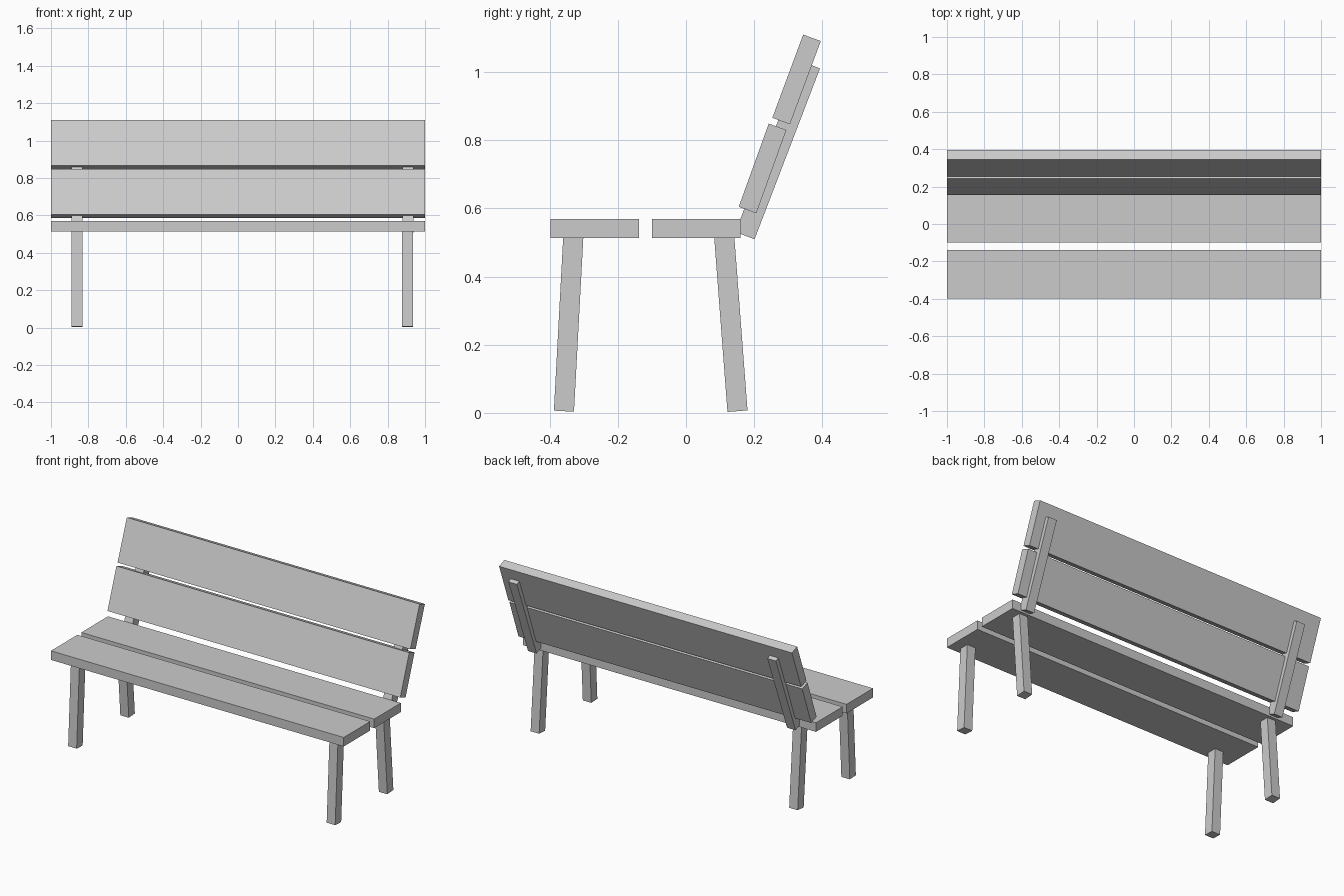
import bpy
from mathutils import Vector

if "Cube" in bpy.data.objects:
    bpy.data.objects.remove(bpy.data.objects["Cube"])


def beam(name, x0, x1, bottom, top, width):
    """Box spanning x0..x1 whose side profile runs from bottom to top (y, z)."""
    a, b = Vector(bottom), Vector(top)
    d = (b - a).normalized()
    n = Vector((-d.y, d.x)) * width / 2
    profile = [a + n, a - n, b - n, b + n]
    verts = [(x, p.x, p.y) for x in (x0, x1) for p in profile]
    faces = [(3, 2, 1, 0), (4, 5, 6, 7)]
    faces += [(i, (i + 1) % 4, (i + 1) % 4 + 4, i + 4) for i in range(4)]
    mesh = bpy.data.meshes.new(name)
    mesh.from_pydata(verts, [], faces)
    mesh.update()
    obj = bpy.data.objects.new(name, mesh)
    bpy.context.collection.objects.link(obj)
    return obj


# Seat planks
beam("seat_front_plank", -1, 1, (-0.397, 0.541), (-0.138, 0.541), 0.056)
beam("seat_rear_plank", -1, 1, (-0.10, 0.541), (0.16, 0.541), 0.056)

# Tilted backrest planks
beam("backrest_lower_plank", -1, 1, (0.1805, 0.595), (0.2685, 0.839), 0.055)
beam("backrest_upper_plank", -1, 1, (0.279, 0.856), (0.3695, 1.10), 0.055)

# Splayed legs and backrest posts; the right-hand set sits slightly further out
half = 0.029
for side, x_front, x_rear in (("left", -0.86, -0.86), ("right", 0.906, 0.909)):
    beam(f"front_leg_{side}", x_front - half, x_front + half,
         (-0.358, 0.005), (-0.329, 0.545), 0.059)
    beam(f"rear_leg_{side}", x_front - half, x_front + half,
         (0.151, 0.005), (0.110, 0.545), 0.059)
    beam(f"backrest_post_{side}", x_rear - half, x_rear + half,
         (0.173, 0.520), (0.365, 1.021), 0.06)
